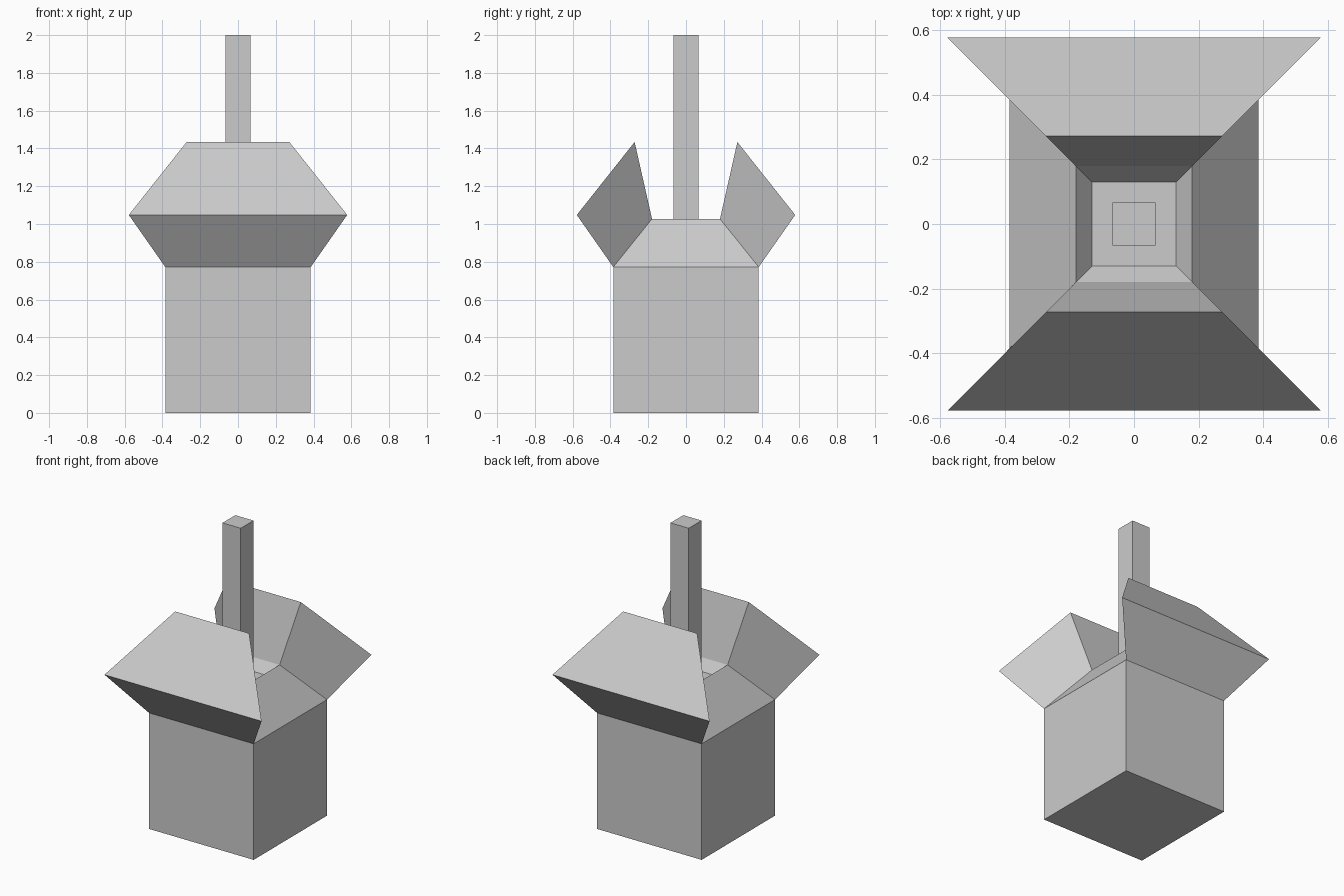
import bpy, bmesh

if "Cube" in bpy.data.objects:
    bpy.data.objects.remove(bpy.data.objects["Cube"])


def square(bm, face, half, z):
    """Reshape a four-sided face into a centred square at a given height."""
    for v in face.verts:
        v.co.x = half if v.co.x > 0 else -half
        v.co.y = half if v.co.y > 0 else -half
        v.co.z = z


def step(bm, face, half, z):
    """Extrude a face into a new square; return the new cap and the side faces."""
    cap = bmesh.ops.extrude_discrete_faces(bm, faces=[face])["faces"][0]
    sides = {f for e in cap.edges for f in e.link_faces} - {cap}
    square(bm, cap, half, z)
    return cap, list(sides)


def start_box(half, z0, z1):
    bm = bmesh.new()
    bmesh.ops.create_cube(bm, size=1)
    bottom, top = [max(bm.faces, key=lambda f: s * f.calc_center_median().z) for s in (-1, 1)]
    square(bm, bottom, half, z0)
    square(bm, top, half, z1)
    return bm, top


def finish(bm, name):
    bm.normal_update()
    bmesh.ops.recalc_face_normals(bm, faces=bm.faces)
    mesh = bpy.data.meshes.new(name)
    bm.to_mesh(mesh)
    bm.free()
    bpy.context.collection.objects.link(bpy.data.objects.new(name, mesh))


# Box with sloped shoulders and a shallow recess
bm, top = start_box(0.385, 0, 0.772)
top, shoulders = step(bm, top, 0.18, 1.027)
step(bm, top, 0.13, 0.96)

# Front and back flaps, flaring out of the shoulders
for face in shoulders:
    c = face.calc_center_median()
    if abs(c.y) < abs(c.x):
        continue
    flap = bmesh.ops.extrude_discrete_faces(bm, faces=[face])["faces"][0]
    for v in flap.verts:
        half, z = (0.578, 1.048) if v.co.z < 0.9 else (0.272, 1.434)
        v.co = (half if v.co.x > 0 else -half, half if v.co.y > 0 else -half, z)
finish(bm, "carton")

# Square straw standing in the recess
bm, top = start_box(0.067, 0.96, 2.0)
finish(bm, "straw")
